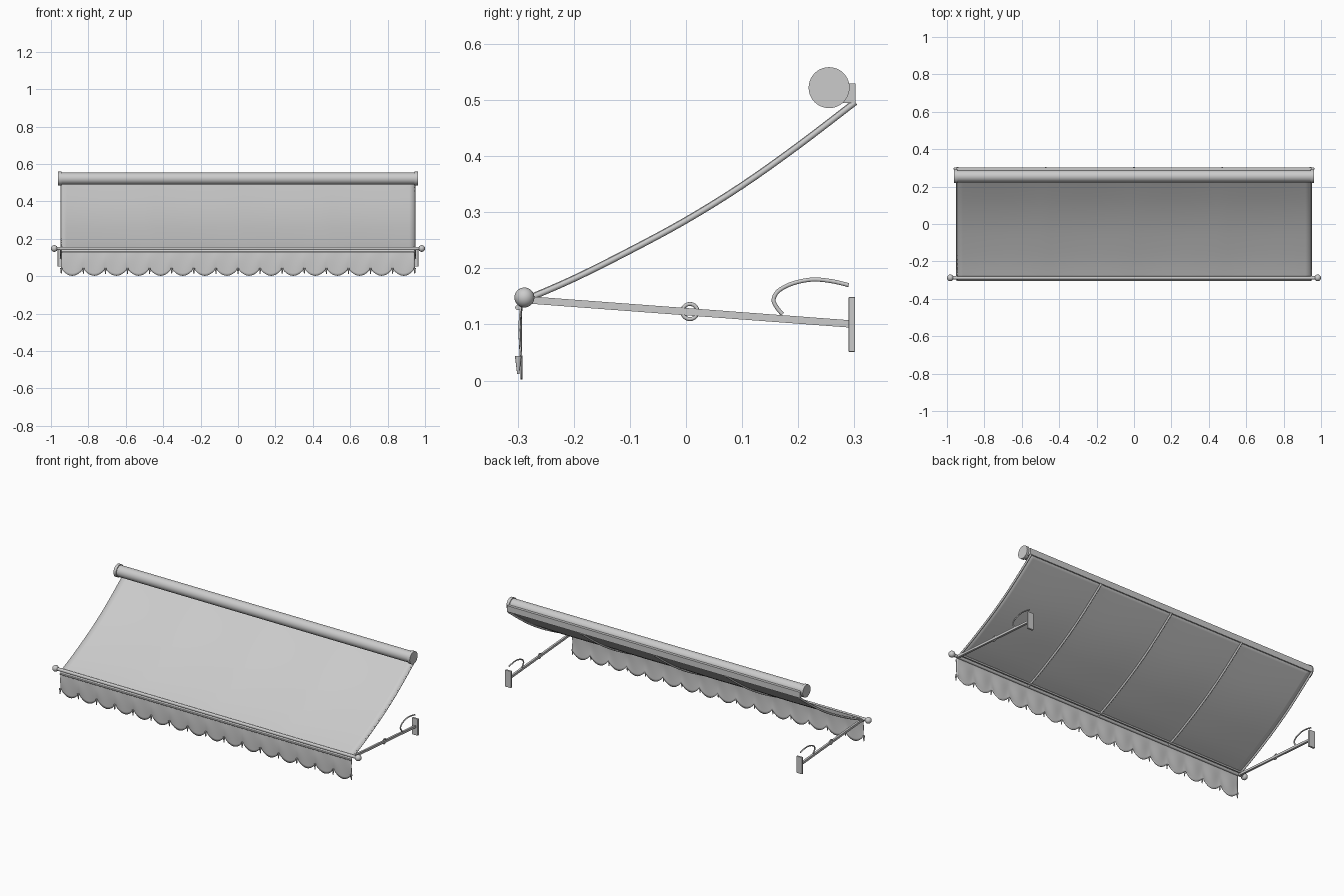
import bpy, bmesh, math
from mathutils import Vector

if "Cube" in bpy.data.objects:
    bpy.data.objects.remove(bpy.data.objects["Cube"])

mat = bpy.data.materials.new("light grey")
mat.diffuse_color = (0.6, 0.6, 0.6, 1)
mat.use_nodes = True
mat.node_tree.nodes["Principled BSDF"].inputs["Base Color"].default_value = mat.diffuse_color


def finish(ob, name, smooth=True):
    ob.name = name
    ob.data.materials.clear()
    ob.data.materials.append(mat)
    if smooth:
        bpy.ops.object.select_all(action='DESELECT')
        ob.select_set(True)
        bpy.context.view_layer.objects.active = ob
        bpy.ops.object.shade_smooth_by_angle(angle=math.radians(40))
    return ob


def box(name, loc, size, rx=0, bevel=0):
    bpy.ops.mesh.primitive_cube_add(size=1, location=loc, rotation=(rx, 0, 0))
    ob = bpy.context.object
    ob.scale = size
    bpy.ops.object.transform_apply(location=False, rotation=False, scale=True)
    if bevel:
        m = ob.modifiers.new("bevel", 'BEVEL')
        m.width, m.segments = bevel, 2
    return finish(ob, name, False)


def rod_x(name, x, y, z, r, length, n=40):
    bpy.ops.mesh.primitive_cylinder_add(vertices=n, radius=r, depth=length,
                                        location=(x, y, z), rotation=(0, math.pi / 2, 0))
    return finish(bpy.context.object, name)


def tube(name, x, pts, r):
    cu = bpy.data.curves.new(name, 'CURVE')
    cu.dimensions = '3D'
    cu.bevel_depth, cu.bevel_resolution, cu.use_fill_caps = r, 3, True
    sp = cu.splines.new('POLY')
    sp.points.add(len(pts) - 1)
    for p, (y, z) in zip(sp.points, pts):
        p.co = (x, y, z, 1)
    ob = bpy.data.objects.new(name, cu)
    bpy.context.collection.objects.link(ob)
    bpy.ops.object.select_all(action='DESELECT')
    ob.select_set(True)
    bpy.context.view_layer.objects.active = ob
    bpy.ops.object.convert(target='MESH')
    return finish(bpy.context.object, name)


def smooth_path(pts, n=8):
    # Catmull-Rom through the given points
    P = [Vector(p) for p in [pts[0]] + pts + [pts[-1]]]
    out = []
    for i in range(1, len(P) - 2):
        a, b, c, d = P[i - 1:i + 3]
        for k in range(n):
            t = k / n
            out.append(0.5 * (2 * b + (c - a) * t + (2 * a - 5 * b + 4 * c - d) * t * t
                              + (3 * b - a - 3 * c + d) * t ** 3))
    return [tuple(v) for v in out] + [pts[-1]]


def sheet(name, nx, ny, func, thick):
    bm = bmesh.new()
    g = [[bm.verts.new(func(i / nx, j / ny)) for i in range(nx + 1)] for j in range(ny + 1)]
    for j in range(ny):
        for i in range(nx):
            bm.faces.new((g[j][i], g[j][i + 1], g[j + 1][i + 1], g[j + 1][i]))
    me = bpy.data.meshes.new(name)
    bm.to_mesh(me)
    bm.free()
    ob = bpy.data.objects.new(name, me)
    bpy.context.collection.objects.link(ob)
    m = ob.modifiers.new("thickness", 'SOLIDIFY')
    m.thickness, m.offset = thick, 0
    return finish(ob, name)


W = 0.945
# side profile of the curved roof, front to back
roof = smooth_path([(-0.285, 0.144), (-0.2, 0.181), (-0.1, 0.231), (0, 0.285), (0.1, 0.347),
                    (0.2, 0.418), (0.302, 0.496)], 4)


# fabric, with a slight sag between the ribs
def canopy_point(u, v):
    y, z = roof[round(v * (len(roof) - 1))]
    sag = 0.003 * abs(math.sin(u * 4 * math.pi)) * math.sin(v * math.pi)
    return (-W + 2 * W * u, y - 0.002, z + 0.0045 - sag)


sheet("canopy", 64, len(roof) - 1, canopy_point, 0.003)

# ribs under the fabric and cross bars
for i in range(5):
    tube("rib_%d" % i, (i - 2) * 0.4715, roof, 0.0055)
rod_x("front_cross_bar", 0, -0.266, 0.150, 0.005, 2 * W, 16)

# roller tube with end caps, wall rail
rod_x("roller_tube", 0, 0.255, 0.522, 0.032, 1.9)
box("wall_rail", (0, 0.291, 0.512), (1.9, 0.022, 0.035))

# front bar, valance rod
rod_x("front_bar", 0, -0.288, 0.148, 0.009, 1.95, 24)
rod_x("valance_rod", 0, -0.300, 0.130, 0.0045, 2 * W, 16)


# scalloped valance
def valance_point(u, v):
    x = -W + 2 * W * u
    bottom = 0.002 + 0.04 * (1 - abs(math.sin(u * 16 * math.pi)) ** 0.75)
    z = bottom + (0.143 - bottom) * v
    y = -0.293 - 0.004 * math.sin(v * math.pi) * (0.6 + 0.4 * math.cos(u * 32 * math.pi))
    return (x, y, z)


sheet("valance", 16 * 12, 10, valance_point, 0.003)

# small tassels between scallops
for i in range(17):
    bpy.ops.mesh.primitive_cone_add(vertices=12, radius1=0.002, radius2=0.006, depth=0.032,
                                    location=(-W + 2 * W * i / 16, -0.299, 0.028))
    finish(bpy.context.object, "tassel_%d" % i)

hook = smooth_path([(0.29, 0.170), (0.26, 0.177), (0.225, 0.180), (0.19, 0.173), (0.165, 0.160),
                    (0.156, 0.144), (0.162, 0.130), (0.172, 0.118)], 5)
a, b = Vector((0, -0.285, 0.144)), Vector((0, 0.292, 0.101))
d = b - a
mid = (a + b) / 2

# parts on both sides
for s, side in ((-1, "left"), (1, "right")):
    rod_x(side + "_roller_cap", s * 0.953, 0.255, 0.522, 0.0365, 0.017)
    bpy.ops.mesh.primitive_uv_sphere_add(segments=24, ring_count=16, radius=0.0178,
                                         location=(s * 0.982, -0.288, 0.148))
    finish(bpy.context.object, side + "_ball_end")
    x = s * W
    box(side + "_arm", (x, mid.y, mid.z), (0.012, d.length, 0.013), math.atan2(d.z, d.y))
    box(side + "_wall_plate", (x, 0.2955, 0.1), (0.038, 0.012, 0.098), 0, 0.002)
    bpy.ops.mesh.primitive_torus_add(major_radius=0.0135, minor_radius=0.0035, major_segments=28,
                                     minor_segments=10, location=(x, 0.007, 0.123),
                                     rotation=(0, math.pi / 2, 0))
    finish(bpy.context.object, side + "_arm_ring")
    tube(side + "_scroll", x, hook, 0.0038)
